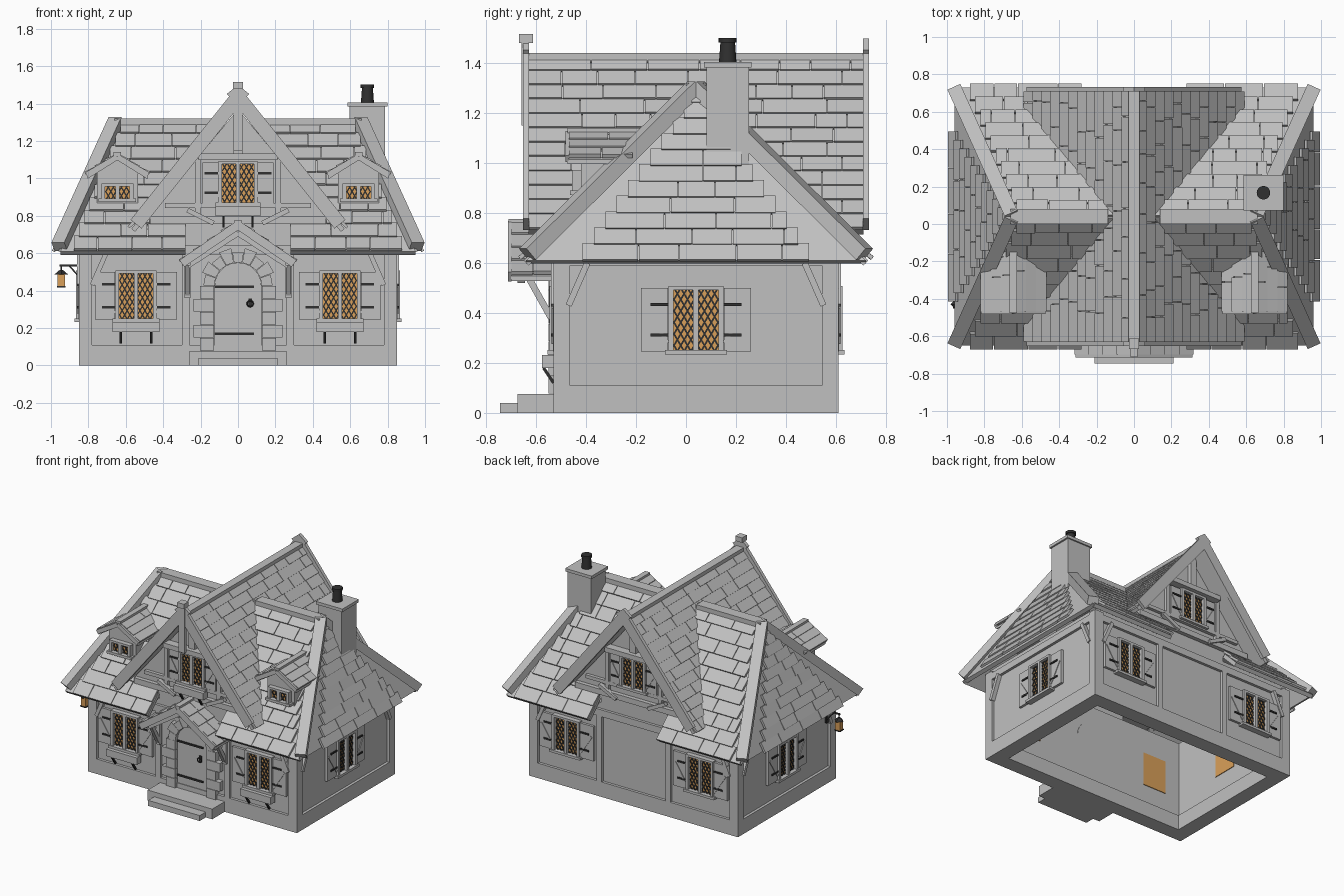
import bpy, bmesh, math, random
from mathutils import Matrix, Vector as V3

random.seed(4)
if "Cube" in bpy.data.objects:
    bpy.data.objects.remove(bpy.data.objects["Cube"])


def material(name, rgb):
    m = bpy.data.materials.new(name)
    m.use_nodes = True
    m.diffuse_color = (*rgb, 1)
    m.node_tree.nodes["Principled BSDF"].inputs["Base Color"].default_value = (*rgb, 1)
    return m


MATS = [material("stone_grey", (0.53, 0.53, 0.53)),
        material("dark_iron", (0.03, 0.03, 0.03)),
        material("amber_glass", (0.7, 0.35, 0.1))]
GREY, IRON, AMBER = range(3)


class Part:
    """Collects solids into one named mesh; M places local solids in the world."""

    def __init__(self, name, M=Matrix()):
        self.name, self.M, self.bm = name, M, bmesh.new()

    def paint(self, verts, mat):
        for f in {f for v in verts for f in v.link_faces}:
            f.material_index = mat

    def box(self, c, s, mat=GREY, rot=Matrix()):
        M = self.M @ Matrix.Translation(c) @ rot @ Matrix.Diagonal((*s, 1))
        self.paint(bmesh.ops.create_cube(self.bm, size=1, matrix=M)["verts"], mat)

    def beam(self, p, q, w, h, mat=GREY):
        p, q = V3(p), V3(q)
        rot = (q - p).to_track_quat('X', 'Z').to_matrix().to_4x4()
        self.box((p + q) / 2, ((q - p).length, w, h), mat, rot)

    def cyl(self, c, r1, r2, h, mat=GREY, n=20):
        M = self.M @ Matrix.Translation(c)
        r = bmesh.ops.create_cone(self.bm, cap_ends=True, segments=n, radius1=r1,
                                  radius2=r2, depth=h, matrix=M)
        self.paint(r["verts"], mat)

    def prism(self, pts, vec, mat=GREY):
        a = [self.bm.verts.new(self.M @ V3(p)) for p in pts]
        b = [self.bm.verts.new(self.M @ (V3(p) + V3(vec))) for p in pts]
        self.bm.faces.new(a)
        self.bm.faces.new(b[::-1])
        for i in range(len(a)):
            self.bm.faces.new((a[i - 1], a[i], b[i], b[i - 1]))
        self.paint(a + b, mat)

    def shingles(self, O, U, V, N, rows, length, spans, wide=(0.12, 0.26)):
        O, U, V, N = V3(O), V3(U), V3(V).normalized(), V3(N).normalized()
        pitch = length / rows
        for r in range(rows):
            mid = O + V * (r + 0.5) * pitch + N * 0.012
            for a, b in spans(mid.z):
                while b - a > 0.01:
                    w = min(random.uniform(*wide), b - a)
                    if b - a - w < 0.05:
                        w = b - a
                    t = random.uniform(0.07, 0.13)
                    ax = Matrix((U, (V + N * t).normalized(), (N - V * t).normalized()))
                    self.box(mid + U * (a + w / 2), (w - 0.004, pitch * 1.1, 0.016),
                             GREY, ax.transposed().to_4x4())
                    a += w

    def done(self):
        bmesh.ops.recalc_face_normals(self.bm, faces=self.bm.faces)
        me = bpy.data.meshes.new(self.name)
        self.bm.to_mesh(me)
        self.bm.free()
        for m in MATS:
            me.materials.append(m)
        ob = bpy.data.objects.new(self.name, me)
        bpy.context.collection.objects.link(ob)
        return ob


def place(x, y, z=0, deg=0):
    return Matrix.Translation((x, y, z)) @ Matrix.Rotation(math.radians(deg), 4, 'Z')


# Walls: open underneath, with foundation and corner timbers standing proud
walls, timber = Part("walls"), Part("timber_frame")
for y in (-0.475, 0.555):
    walls.box((0, y, 0.34), (1.66, 0.07, 0.68))
    walls.box((0, y, 0.055), (1.70, 0.11, 0.11))
for s in (-1, 1):
    walls.box((s * 0.795, 0.04, 0.34), (0.07, 1.0, 0.68))
    walls.box((s * 0.795, 0.04, 0.055), (0.11, 1.0, 0.11))
    for y in (-0.4975, 0.5775):
        timber.box((s * 0.815, y, 0.38), (0.07, 0.065, 0.55))
for M, half in ((place(0, -0.51), 0.78), (place(0, 0.59, 0, 180), 0.78),
                (place(0.83, 0.04, 0, 90), 0.51), (place(-0.83, 0.04, 0, -90), 0.51)):
    timber.M = M
    timber.box((0, -0.01, 0.615), (half * 2, 0.02, 0.05))
    for s in (-1, 1):
        timber.beam((s * half, -0.015, 0.43), (s * (half - 0.075), -0.015, 0.6), 0.03, 0.025)
        if half > 0.6:
            timber.box((s * 0.28, -0.01, 0.37), (0.04, 0.02, 0.52))

# Upper gables with their timbers
gable = Part("gable_walls")
for M in (place(0, -0.51), place(0, 0.59, 0, 180)):
    gable.M = timber.M = M
    side = [(0.28, 0.6), (0.28, 0.72), (0.53, 0.73)]
    outline = side + [(0, 1.37)] + [(-x, z) for x, z in side[::-1]]
    gable.prism([(x, 0, z) for x, z in outline], (0, 0.06, 0))
    timber.box((0, -0.015, 0.775), (0.94, 0.03, 0.04))
    timber.box((0, -0.012, 0.855), (0.78, 0.024, 0.025))
    timber.box((0, -0.03, 1.115), (0.42, 0.06, 0.035))
    timber.box((0, -0.015, 1.25), (0.05, 0.03, 0.25))
    for s in (-1, 1):
        timber.box((s * 0.215, -0.012, 0.95), (0.03, 0.024, 0.32))
        timber.beam((s * 0.13, -0.03, 0.76), (s * 0.27, -0.03, 0.83), 0.03, 0.025)
gable.done()
timber.done()
walls.done()

# Roof: a hipped main roof crossed by a taller gabled one
slab, tiles, trim = Part("roof_slabs"), Part("roof_tiles"), Part("roof_beams")


def main_span(z):
    inner = 0.28 if z < 0.74 else (1.42 - z) / 1.21 - 0.05
    return [(inner, 0.65 + (1.30 - z) * 0.40 - 0.03)]


def cross_span(z):
    d = 1.24 - z
    return [(-0.63, 0.71)] if d < 0 else [(-0.63, 0.04 - d), (0.04 + d, 0.71)]


def hip_span(z):
    w = max(0.02, 0.45 * (1.28 - z) / 0.63)
    return [(-w, w)]


for s in (-1, 1):
    for f in (-1, 1):
        shape = [(0.1, 1.30), (0.65, 1.30), (0.95, 0.61), (0.28, 0.61), (0.28, 0.73), (0.56, 0.73)]
        slab.prism([(s * x, 0.04 + f * (1.30 - z), z) for x, z in shape],
                   (0, -f * 0.02, -0.02))
        tiles.shingles((0, 0.04, 1.30), (s, 0, 0), (0, f, -1), (0, f, 1), 10, 0.976, main_span)
        trim.beam((s * 0.65, 0.04, 1.305), (s * 0.955, 0.04 + f * 0.675, 0.635), 0.075, 0.06)
    slab.prism([(s * 0.65, 0.04, 1.30), (s * 0.96, -0.64, 0.61), (s * 0.96, 0.72, 0.61)],
               (-s * 0.025, 0, -0.012))
    tiles.shingles((s * 0.65, 0.04, 1.30), (0, 1, 0), (s * 0.32, 0, -0.69), (s * 0.69, 0, 0.32),
                   11, 0.765, hip_span)
    trim.box((s * 0.4, 0.04, 1.30), (0.52, 0.08, 0.04))
    valley = [(-0.63, 1.42), (0.71, 1.42), (0.71, 0.73), (0.60, 0.73), (0.04, 1.29),
              (-0.52, 0.73), (-0.63, 0.73)]
    slab.prism([(s * (1.42 - z) / 1.21, y, z) for y, z in valley], (-s * 0.02, 0, -0.016))
    tiles.shingles((0, 0, 1.42), (0, 1, 0), (s * 0.57, 0, -0.69), (s * 0.69, 0, 0.57),
                   12, 0.895, cross_span)
    for y in (-0.64, 0.72):
        trim.beam((-s * 0.03, y, 1.475), (s * 0.545, y, 0.755), 0.025, 0.075)
trim.box((0, 0.04, 1.422), (0.06, 1.36, 0.035))
trim.box((0, -0.645, 1.33), (0.05, 0.025, 0.36))
trim.box((0, -0.64, 1.498), (0.055, 0.055, 0.036))

# Dormers
dormer = Part("dormers")
for cx in (-0.645, 0.645):
    dormer.prism([(cx + x, -0.42, z) for x, z in
                  ((-0.11, 0.82), (0.11, 0.82), (0.11, 1.05), (0, 1.11), (-0.11, 1.05))], (0, 0.25, 0))
    for s in (-1, 1):
        slab.prism([(cx, -0.475, 1.115), (cx, -0.14, 1.115), (cx + s * 0.16, -0.24, 1.015),
                    (cx + s * 0.16, -0.475, 1.015)], (0, 0, -0.018))
        tiles.shingles((cx, -0.47, 1.115), (0, 1, 0), (s * 0.165, 0, -0.10), (s * 0.10, 0, 0.165),
                       3, 0.19, lambda z: [(0, 0.33 - (1.115 - z))])
        trim.beam((cx, -0.475, 1.115), (cx + s * 0.165, -0.475, 1.018), 0.015, 0.03)
    trim.box((cx, -0.305, 1.13), (0.04, 0.34, 0.02))
dormer.done()

# Porch roof on braced posts
porch = Part("porch")
for s in (-1, 1):
    slab.prism([(0, -0.70, 0.755), (0, -0.5, 0.755), (s * 0.30, -0.5, 0.548),
                (s * 0.30, -0.70, 0.548)], (0, 0, -0.02))
    tiles.shingles((0, -0.70, 0.755), (0, 1, 0), (s * 0.30, 0, -0.207), (s * 0.207, 0, 0.30),
                   4, 0.365, lambda z: [(0, 0.19)], (0.08, 0.14))
    porch.beam((0, -0.705, 0.75), (s * 0.30, -0.705, 0.545), 0.015, 0.045)
    porch.beam((0, -0.66, 0.71), (s * 0.27, -0.66, 0.535), 0.03, 0.035)
    porch.box((s * 0.27, -0.60, 0.55), (0.03, 0.17, 0.03))
    porch.box((s * 0.27, -0.535, 0.46), (0.032, 0.025, 0.2))
    porch.beam((s * 0.27, -0.54, 0.38), (s * 0.27, -0.635, 0.55), 0.026, 0.026)
porch.box((0, -0.61, 0.762), (0.04, 0.2, 0.03))
for p in (porch, slab, tiles, trim):
    p.done()


def window(name, M, w, h, shutter=0.0, planter=False):
    """Leaded two-leaf window; its wall is at y = 0 and it faces -y."""
    p = Part(name, M)
    p.box((0, 0.0325, h / 2), (w, 0.085, h), AMBER)
    lw, m, step, bar = w / 2 - 0.012, 1.7, 0.046, 0.007
    for side in (-1, 1):
        cx = side * w / 4
        for d in (-1, 1):
            c = -lw * m
            while c < h + lw * m:
                xs = sorted((d * (0 - c) / m, d * (h - c) / m))
                a, b = max(-lw / 2, xs[0]), min(lw / 2, xs[1])
                if b - a > 0.004:
                    p.beam((cx + a, -0.013, c + d * m * a), (cx + b, -0.013, c + d * m * b),
                           0.005, bar, IRON)
                c += step
        p.box((side * (w / 2 + 0.006), -0.018, h / 2), (0.02, 0.036, h + 0.02))
        if shutter:
            x0, x1 = side * (w / 2 + 0.018), side * (w / 2 + shutter)
            p.box(((x0 + x1) / 2, -0.014, h / 2), (abs(x1 - x0), 0.018, h + 0.01))
            p.beam((x0, -0.025, 0.03), (x1 * 0.93, -0.025, h * 0.7), 0.006, 0.015)
            for z in (h * 0.25, h * 0.75):
                p.box((x0 + side * 0.03, -0.026, z), (0.08, 0.008, 0.012), IRON)
    p.box((0, -0.018, h / 2), (0.022, 0.036, h))
    p.box((0, -0.018, h + 0.005), (w + 0.03, 0.036, 0.016))
    p.box((0, -0.022, -0.008), (w + 0.06, 0.044, 0.018))
    if planter:
        p.box((0, -0.042, -0.045), (w + 0.06, 0.05, 0.052))
        for side in (-1, 1):
            p.beam((side * w * 0.43, -0.02, -0.13), (side * w * 0.43, -0.06, -0.07), 0.012, 0.012, IRON)
    p.done()


for side, x in (("right", -0.545), ("left", 0.545)):
    window(f"front_{side}_window", place(x, -0.51, 0.25), 0.19, 0.245, 0.125, True)
    window(f"back_{side}_window", place(x, 0.59, 0.25, 180), 0.19, 0.245, 0.125)
    s = math.copysign(1, x)
    window(f"{side}_side_window", place(s * 0.83, 0.04, 0.25, s * 90), 0.19, 0.245, 0.125)
    window(f"{side}_dormer_window", place(s * 0.645, -0.42, 0.89), 0.14, 0.07)
window("front_gable_window", place(0, -0.51, 0.87), 0.18, 0.21, 0.1, True)
window("back_gable_window", place(0, 0.59, 0.87, 180), 0.18, 0.21, 0.1)

# Door, stone surround and steps
door = Part("front_door")
arc = [(0.125 * math.cos(math.pi * i / 12), 0.425 + 0.125 * math.sin(math.pi * i / 12)) for i in range(13)]
door.prism([(x, -0.525, z) for x, z in [(-0.125, 0.075), (0.125, 0.075)] + arc], (0, 0.088, 0))
for z in (0.17, 0.42):
    door.box((-0.02, -0.528, z), (0.21, 0.009, 0.013), IRON)
door.box((0.065, -0.528, 0.335), (0.02, 0.009, 0.045), IRON)
door.done()
bpy.ops.mesh.primitive_torus_add(location=(0.065, -0.54, 0.33), rotation=(math.pi / 2, 0, 0), major_radius=0.016,
                                 minor_radius=0.004, major_segments=16, minor_segments=6)
bpy.context.object.name = "door_ring"
bpy.context.object.data.materials.append(MATS[IRON])
stone = Part("door_surround")
for s in (-1, 1):
    for i in range(5):
        w = 0.11 if i % 2 else 0.075
        stone.box((s * (0.127 + w / 2), -0.525, 0.112 + i * 0.07), (w, 0.05, 0.067))
for i in range(9):
    a, b = (math.pi * (i + k) / 9 for k in (0.02, 0.98))
    R = 0.205 if i % 2 else 0.185
    stone.prism([(r * math.cos(t), -0.55, 0.425 + r * math.sin(t))
                 for r, t in ((0.127, a), (R, a), (R, b), (0.127, b))], (0, 0.05, 0))
stone.done()
steps = Part("front_steps")
steps.box((0, -0.60, 0.0375), (0.525, 0.15, 0.075))
steps.box((0, -0.64, 0.02), (0.42, 0.21, 0.04))
steps.done()

# Chimney and its pot
chimney = Part("chimney")
chimney.box((0.692, 0.167, 1.14), (0.19, 0.17, 0.5))
chimney.box((0.692, 0.167, 1.394), (0.215, 0.19, 0.022))
chimney.done()
pot = Part("chimney_pot")
pot.cyl((0.692, 0.167, 1.445), 0.035, 0.029, 0.085, IRON)
pot.cyl((0.692, 0.167, 1.492), 0.036, 0.036, 0.018, IRON)
ob = pot.done()
bpy.ops.object.select_all(action='DESELECT')
ob.select_set(True)
bpy.context.view_layer.objects.active = ob
bpy.ops.object.shade_smooth_by_angle()

# Hanging lantern on the right wall
lantern = Part("lantern", place(-0.945, -0.43))
lantern.box((0, 0, 0.455), (0.04, 0.04, 0.066), AMBER)
lantern.box((0, 0, 0.42), (0.046, 0.046, 0.008), IRON)
lantern.cyl((0, 0, 0.498), 0.036, 0.01, 0.022, IRON, 4)
lantern.beam((0, 0, 0.50), (0, 0, 0.535), 0.006, 0.006, IRON)
lantern.beam((-0.01, 0, 0.535), (0.11, 0, 0.535), 0.01, 0.01, IRON)
lantern.beam((0.04, 0, 0.535), (0.1, 0, 0.47), 0.008, 0.008, IRON)
lantern.box((0.1, 0, 0.495), (0.012, 0.02, 0.1), IRON)
lantern.done()
